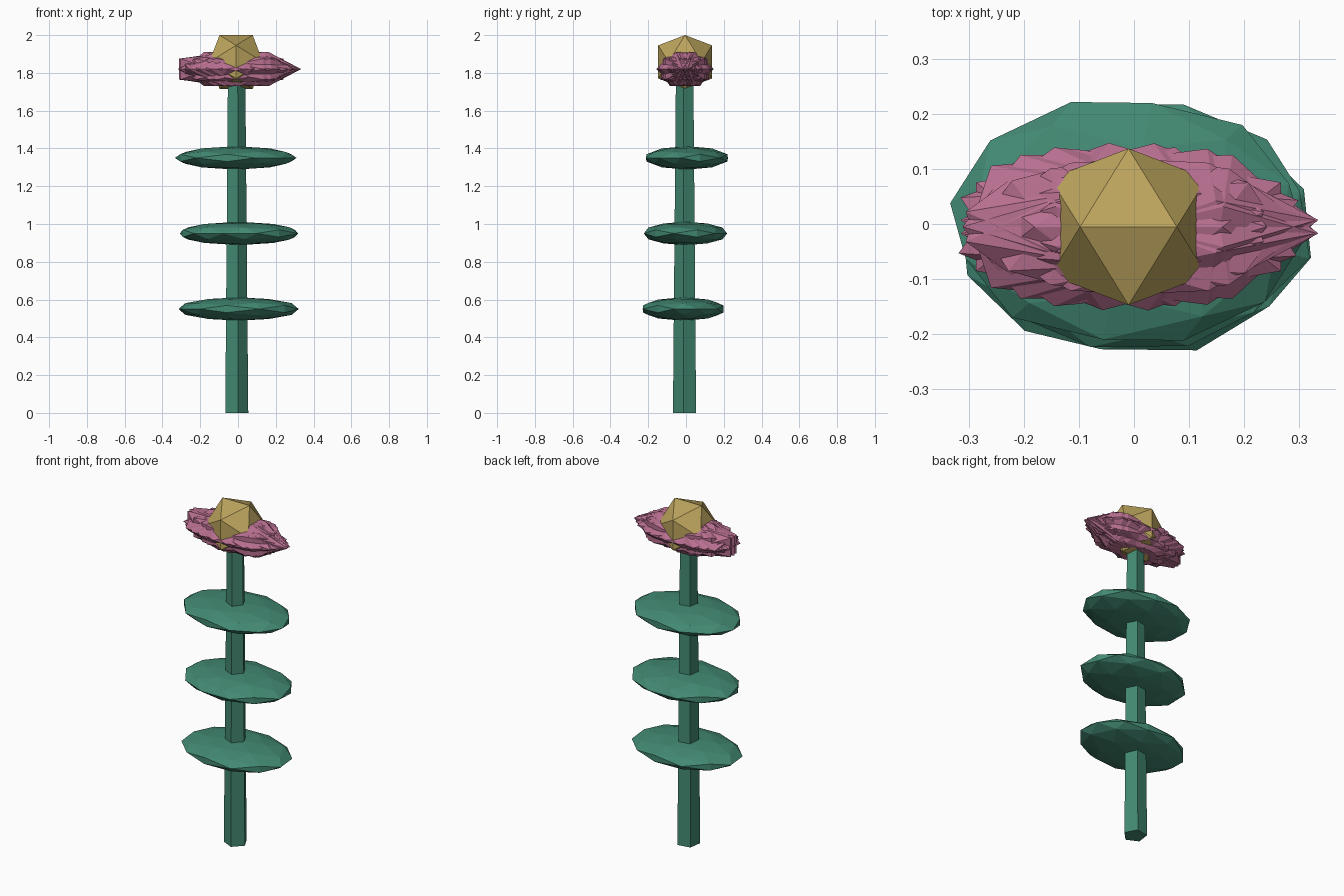
import bpy, bmesh
from math import radians, cos, sin, tau
from mathutils import Matrix, Vector

if "Cube" in bpy.data.objects:
    bpy.data.objects.remove(bpy.data.objects["Cube"])

CX, CY = -0.01, -0.005   # stem axis


def material(name, rgb):
    m = bpy.data.materials.new(name)
    m.diffuse_color = (*rgb, 1)
    m.use_nodes = True
    m.node_tree.nodes["Principled BSDF"].inputs["Base Color"].default_value = m.diffuse_color
    return m


GREEN = material("leaf_green", (0.055, 0.25, 0.17))
PINK = material("petal_pink", (0.48, 0.16, 0.28))
GOLD = material("centre_gold", (0.50, 0.37, 0.11))


def finish(name, bm, mat):
    me = bpy.data.meshes.new(name)
    bm.to_mesh(me)
    bm.free()
    me.materials.append(mat)
    ob = bpy.data.objects.new(name, me)
    bpy.context.collection.objects.link(ob)


def ico(name, loc, scale, turn, mat, sub=1):
    """Icosahedron with an edge on top, turned about z, then stretched."""
    bm = bmesh.new()
    bmesh.ops.create_icosphere(bm, subdivisions=sub, radius=1)
    m = (Matrix.Translation(loc) @ Matrix.Diagonal((*scale, 1))
         @ Matrix.Rotation(radians(turn), 4, 'Z')
         @ Matrix.Rotation(radians(-31.717), 4, 'Y'))
    bm.transform(m)
    finish(name, bm, mat)


# Five-sided tapering stem
bm = bmesh.new()
rings = []
for r, z in ((0.065, 0), (0.049, 1.8)):
    rings.append([bm.verts.new((CX + r * cos(radians(-8) + tau * i / 5),
                                CY + r * sin(radians(-8) + tau * i / 5), z))
                  for i in range(5)])
lo, hi = rings
bm.faces.new(lo[::-1])
bm.faces.new(hi)
for i in range(5):
    j = (i + 1) % 5
    bm.faces.new((lo[i], lo[j], hi[j], hi[i]))
finish("stem", bm, GREEN)

# Three flat leaf discs
for i, (x, y, z, turn) in enumerate(((0.003, -0.015, 0.55, 20),
                                     (0.005, -0.003, 0.95, 75),
                                     (-0.012, 0.005, 1.35, 140))):
    ico(f"leaf_{i + 1}", (x, y, z), (0.325, 0.228, 0.062), turn, GREEN, 2)

# Overlapping stretched petals: left, middle and right groups
petals = [(-0.025, 78), (-0.025, 90), (-0.025, 102),
          (0.0, 0), (0.0, 50), (0.0, 128),
          (0.02, 27), (0.02, 36), (0.02, -27), (0.02, -36)]
for i, (dx, turn) in enumerate(petals):
    ico(f"petal_{i + 1}", (CX + dx, CY, 1.82), (0.325, 0.153, 0.106), turn, PINK)

# Flower centre
ico("flower_centre", (CX, CY, 1.858), (0.167, 0.167, 0.167), 0, GOLD)
